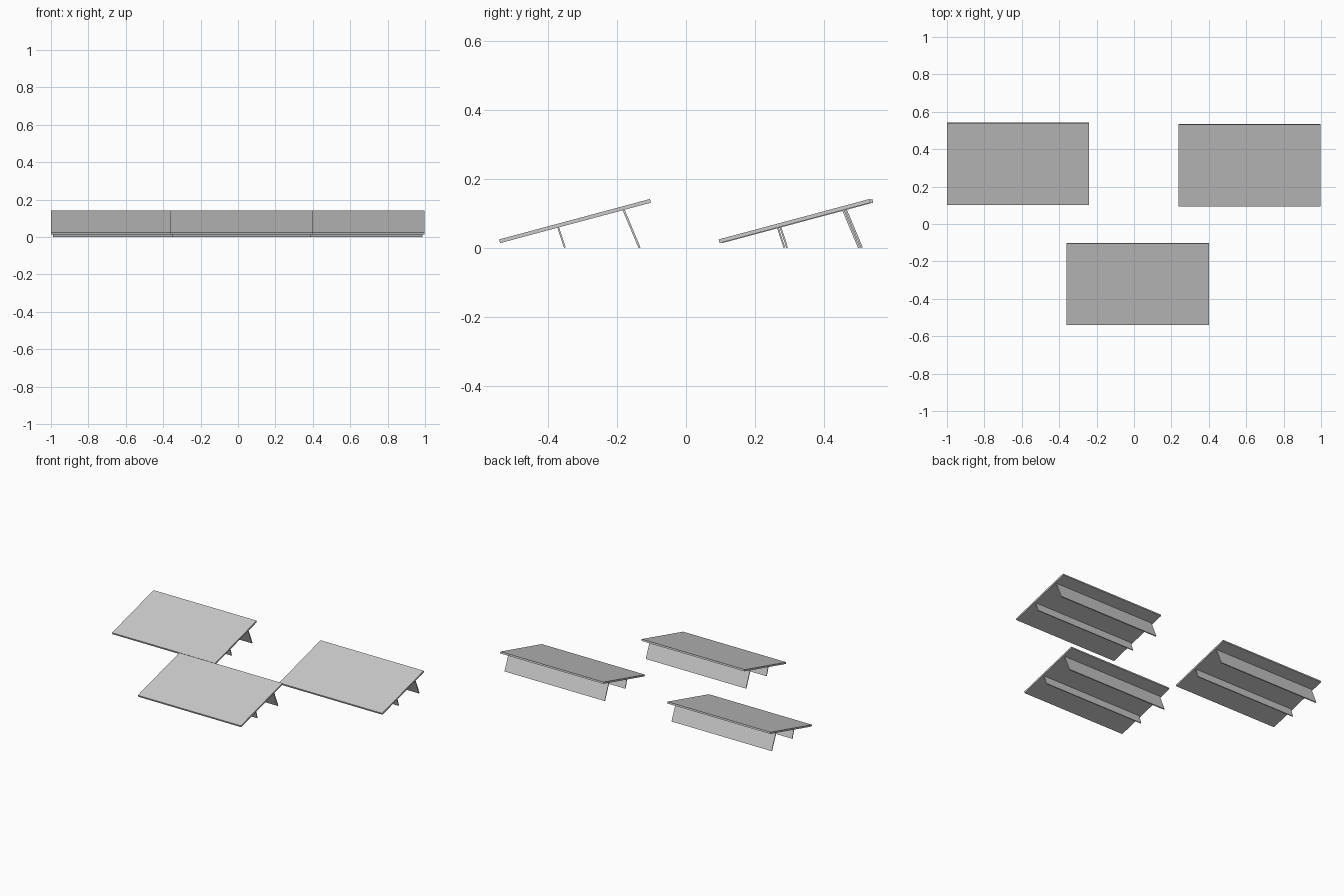
import bpy, bmesh, math
from mathutils import Vector

if "Cube" in bpy.data.objects:
    bpy.data.objects.remove(bpy.data.objects["Cube"])

WIDTH = 0.76
TILT = math.radians(15)


def strip(name, a, b, thick, width, cx, cy):
    """Flat plate: the side-view line a-b (y, z) thickened and extruded along x."""
    a, b = Vector(a), Vector(b)
    d = (b - a).normalized()
    n = Vector((-d.y, d.x)) * thick / 2
    profile = [a - n, b - n, b + n, a + n]
    bm = bmesh.new()
    face = bm.faces.new([bm.verts.new((-width / 2, p.x, p.y)) for p in profile])
    ext = bmesh.ops.extrude_face_region(bm, geom=[face])
    moved = [v for v in ext["geom"] if isinstance(v, bmesh.types.BMVert)]
    bmesh.ops.translate(bm, verts=moved, vec=(width, 0, 0))
    bmesh.ops.recalc_face_normals(bm, faces=bm.faces)
    mesh = bpy.data.meshes.new(name)
    bm.to_mesh(mesh)
    bm.free()
    obj = bpy.data.objects.new(name, mesh)
    obj.location = (cx, cy, 0)
    bpy.context.collection.objects.link(obj)


def solar_panel(i, cx, cy):
    # tilted panel slab
    half = Vector((math.cos(TILT), math.sin(TILT))) * 0.226
    mid = Vector((0, 0.078))
    strip(f"panel_{i}", mid - half, mid + half, 0.011, WIDTH, cx, cy)
    # full-width support plates under the slab
    strip(f"front_support_{i}", (-0.050, 0.064), (-0.0295, 0.001), 0.005, WIDTH - 0.022, cx, cy)
    strip(f"rear_support_{i}", (0.139, 0.114), (0.1865, 0.001), 0.006, WIDTH - 0.022, cx, cy)


# two panels at the back, one in front
for i, (cx, cy) in enumerate([(-0.62, 0.322), (0.617, 0.314), (0.02, -0.321)]):
    solar_panel(i + 1, cx, cy)
